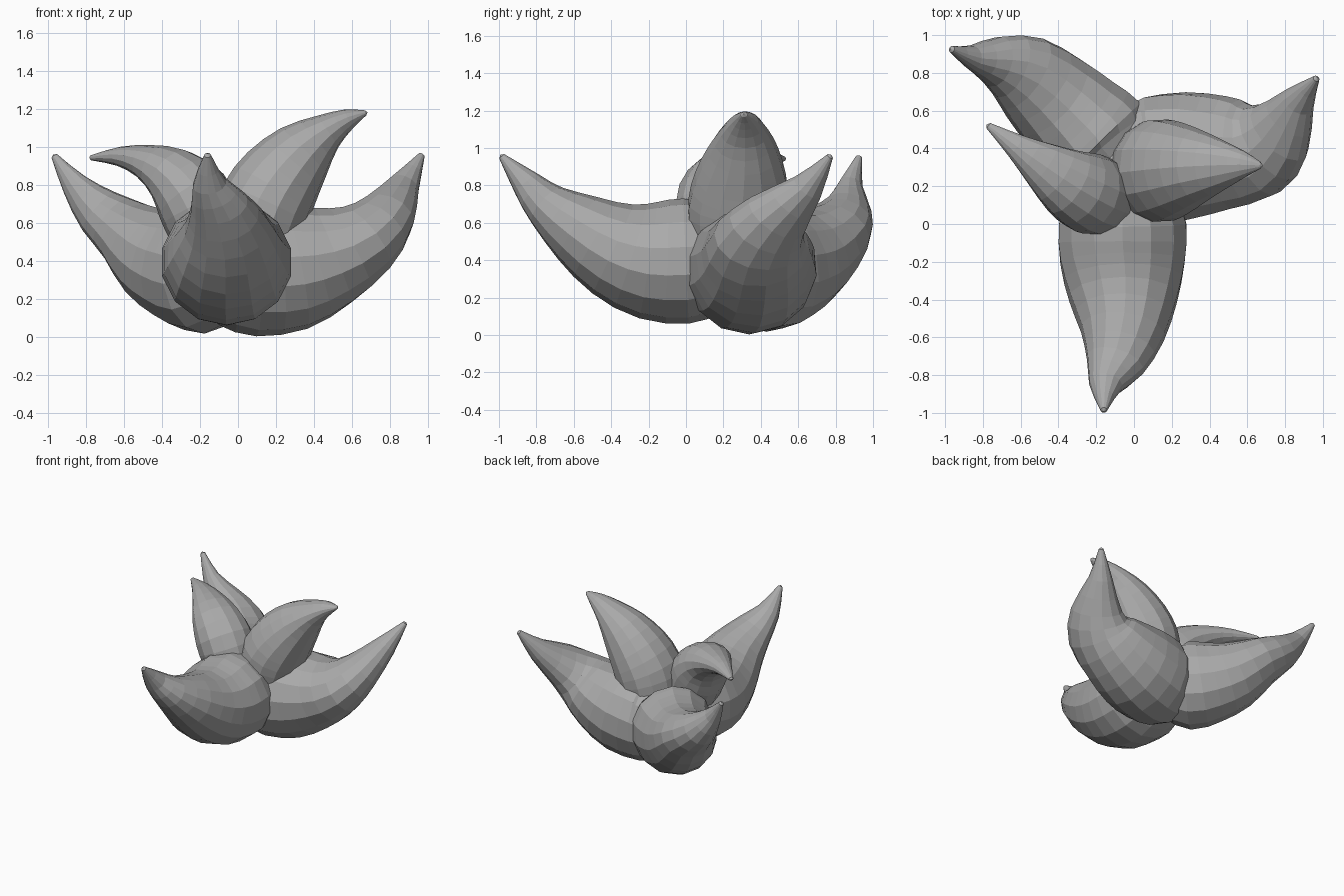
import bpy, bmesh, math
from mathutils import Vector

if "Cube" in bpy.data.objects:
    bpy.data.objects.remove(bpy.data.objects["Cube"])

SIDES = 14
grey = bpy.data.materials.new("leaf grey")
grey.diffuse_color = (0.4, 0.4, 0.4, 1)
grey.use_nodes = True
grey.node_tree.nodes["Principled BSDF"].inputs["Base Color"].default_value = grey.diffuse_color


def refine(spine):
    """Add one smooth in-between station to every spine segment."""
    s = [Vector(p) for p in spine]
    out = []
    for i in range(len(s) - 1):
        a, b = s[i], s[i + 1]
        before = s[i - 1] if i else a * 2 - b
        after = s[i + 2] if i + 2 < len(s) else b * 2 - a
        out += [a, (a + b) * 0.5625 - (before + after) * 0.0625]
    return out + [s[-1]]


def leaf(name, spine):
    """Sweep an oval along spine points (x, y, z, half width, half height)."""
    spine = refine(spine)
    pts = [Vector(s[:3]) for s in spine]
    rad = [(s[3], s[4]) for s in spine]
    heading = pts[-1] - pts[0]
    side0 = heading.cross(Vector((0, 0, 1))).normalized()

    def tangent(i):
        return (pts[min(i + 1, len(pts) - 1)] - pts[max(i - 1, 0)]).normalized()

    # rounded base cap, then the body rings
    rings = []
    t0 = tangent(0)
    for a in (65, 35):
        s, c = math.sin(math.radians(a)), math.cos(math.radians(a))
        rings.append((pts[0] - t0 * rad[0][1] * s * 0.8, t0, rad[0][0] * c, rad[0][1] * c))
    for i, p in enumerate(pts):
        rings.append((p, tangent(i), *rad[i]))

    bm = bmesh.new()
    loops = []
    for p, t, w, h in rings:
        side = (side0 - t * side0.dot(t)).normalized()
        up = side.cross(t)
        loops.append([bm.verts.new(p + side * w * math.cos(a) + up * h * math.sin(a))
                      for a in (2 * math.pi * (k + 0.5) / SIDES for k in range(SIDES))])
    for a, b in zip(loops, loops[1:]):
        for k in range(SIDES):
            n = (k + 1) % SIDES
            bm.faces.new((a[k], a[n], b[n], b[k]))
    # close both ends with a fan
    ends = ((loops[0], pts[0] - t0 * rad[0][1] * 0.85),
            (loops[-1], pts[-1] + tangent(len(pts) - 1) * 0.012))
    for loop, centre in ends:
        v = bm.verts.new(centre)
        for k in range(SIDES):
            bm.faces.new((loop[k], loop[(k + 1) % SIDES], v))
    bmesh.ops.recalc_face_normals(bm, faces=bm.faces)
    me = bpy.data.meshes.new(name)
    bm.to_mesh(me)
    bm.free()
    me.materials.append(grey)
    bpy.context.collection.objects.link(bpy.data.objects.new(name, me))


# three large lower leaves
leaf("front_leaf", [
    (-.06, .18, .41, .29, .29), (-.06, 0, .395, .345, .335), (-.06, -.2, .40, .337, .315),
    (-.055, -.39, .46, .292, .262), (-.06, -.575, .57, .225, .198), (-.10, -.74, .69, .157, .127),
    (-.15, -.85, .805, .09, .082), (-.16, -.985, .955, .018, .018)])
leaf("right_leaf", [
    (-.03, .33, .36, .30, .31), (.09, .335, .345, .345, .342), (.30, .365, .37, .338, .335),
    (.50, .378, .43, .30, .27), (.66, .395, .515, .258, .205), (.77, .485, .63, .195, .15),
    (.87, .65, .79, .092, .085), (.965, .77, .955, .018, .018)])
leaf("back_left_leaf", [
    (-.08, .32, .38, .26, .26), (-.18, .43, .355, .308, .338), (-.31, .555, .38, .285, .305),
    (-.435, .67, .437, .26, .255), (-.58, .795, .55, .215, .178), (-.73, .86, .66, .137, .132),
    (-.86, .882, .80, .062, .073), (-.965, .925, .95, .018, .018)])

# two smaller upper leaves
leaf("upper_right_leaf", [
    (.06, .28, .42, .23, .20), (.10, .28, .56, .265, .235), (.145, .283, .70, .275, .245),
    (.23, .295, .84, .248, .222), (.345, .307, .975, .193, .172), (.47, .313, 1.08, .13, .10),
    (.58, .315, 1.145, .072, .055), (.67, .31, 1.178, .018, .014)])
leaf("upper_left_leaf", [
    (-.13, .15, .46, .18, .18), (-.18, .15, .61, .205, .205), (-.245, .165, .745, .215, .2),
    (-.35, .22, .855, .185, .15), (-.48, .31, .92, .13, .092), (-.62, .41, .948, .07, .052),
    (-.77, .52, .942, .018, .014)])
